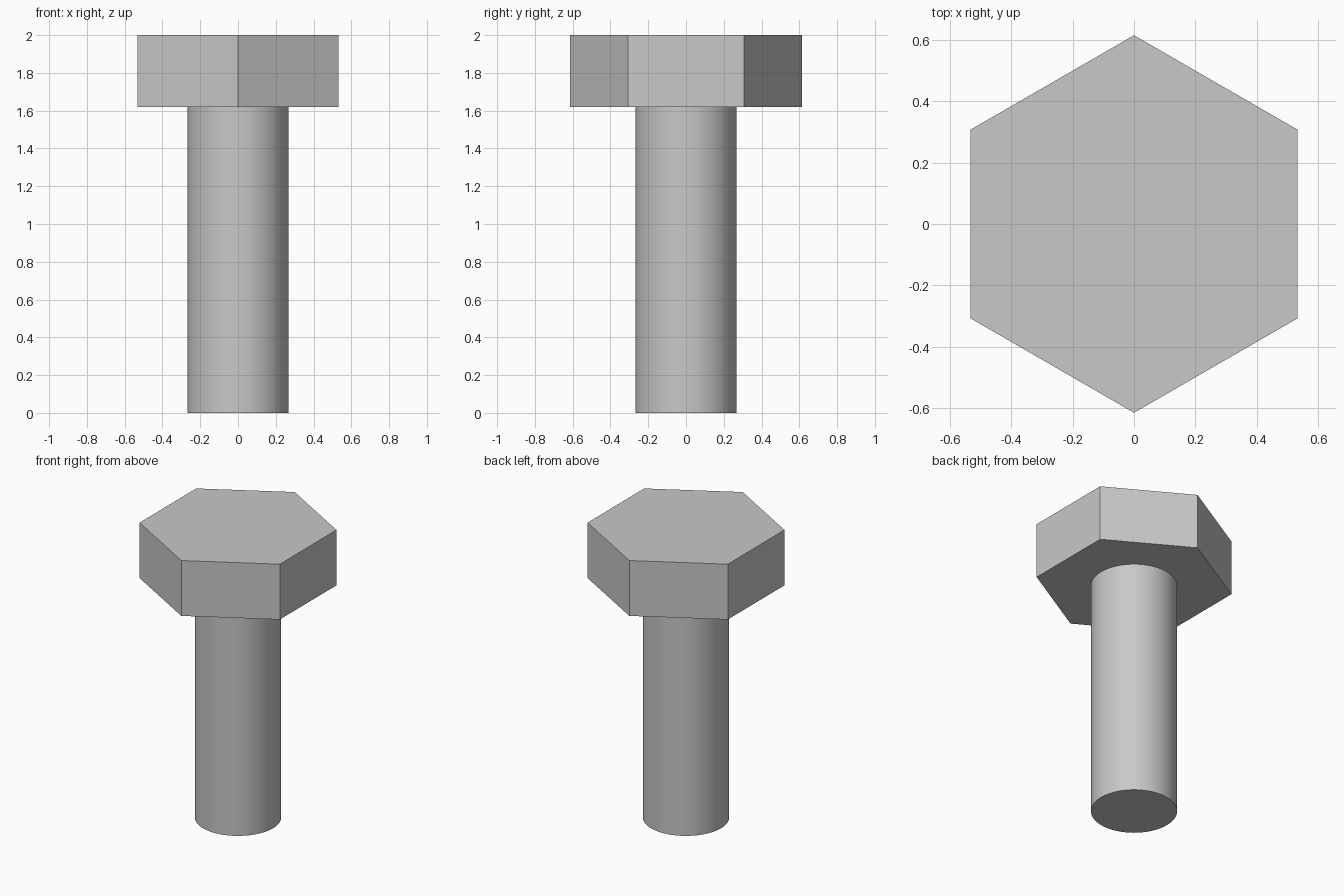
import bpy
import math

cube = bpy.data.objects.get("Cube")
if cube:
    bpy.data.objects.remove(cube, do_unlink=True)

HEIGHT = 2.0
HEAD_BOTTOM = 1.62
HEAD_RADIUS = 0.615
SHANK_RADIUS = 0.268

# Plain grey steel
steel = bpy.data.materials.new("grey_steel")
steel.use_nodes = True
grey = (0.58, 0.58, 0.58, 1.0)
steel.diffuse_color = grey
steel.node_tree.nodes["Principled BSDF"].inputs["Base Color"].default_value = grey


def prism(name, sides, radius, bottom, top):
    """Upright capped prism with a corner pointing along +y."""
    bpy.ops.mesh.primitive_cylinder_add(
        vertices=sides, radius=radius, depth=top - bottom,
        location=(0, 0, (top + bottom) / 2))
    part = bpy.context.object
    part.name = part.data.name = name
    part.data.materials.append(steel)
    return part


# Hexagonal head, flat sided
prism("hex_head", 6, HEAD_RADIUS, HEAD_BOTTOM, HEIGHT)

# Round shank, smooth with sharp rims
prism("shank", 64, SHANK_RADIUS, 0.0, HEAD_BOTTOM)
bpy.ops.object.shade_smooth_by_angle(angle=math.radians(30))
